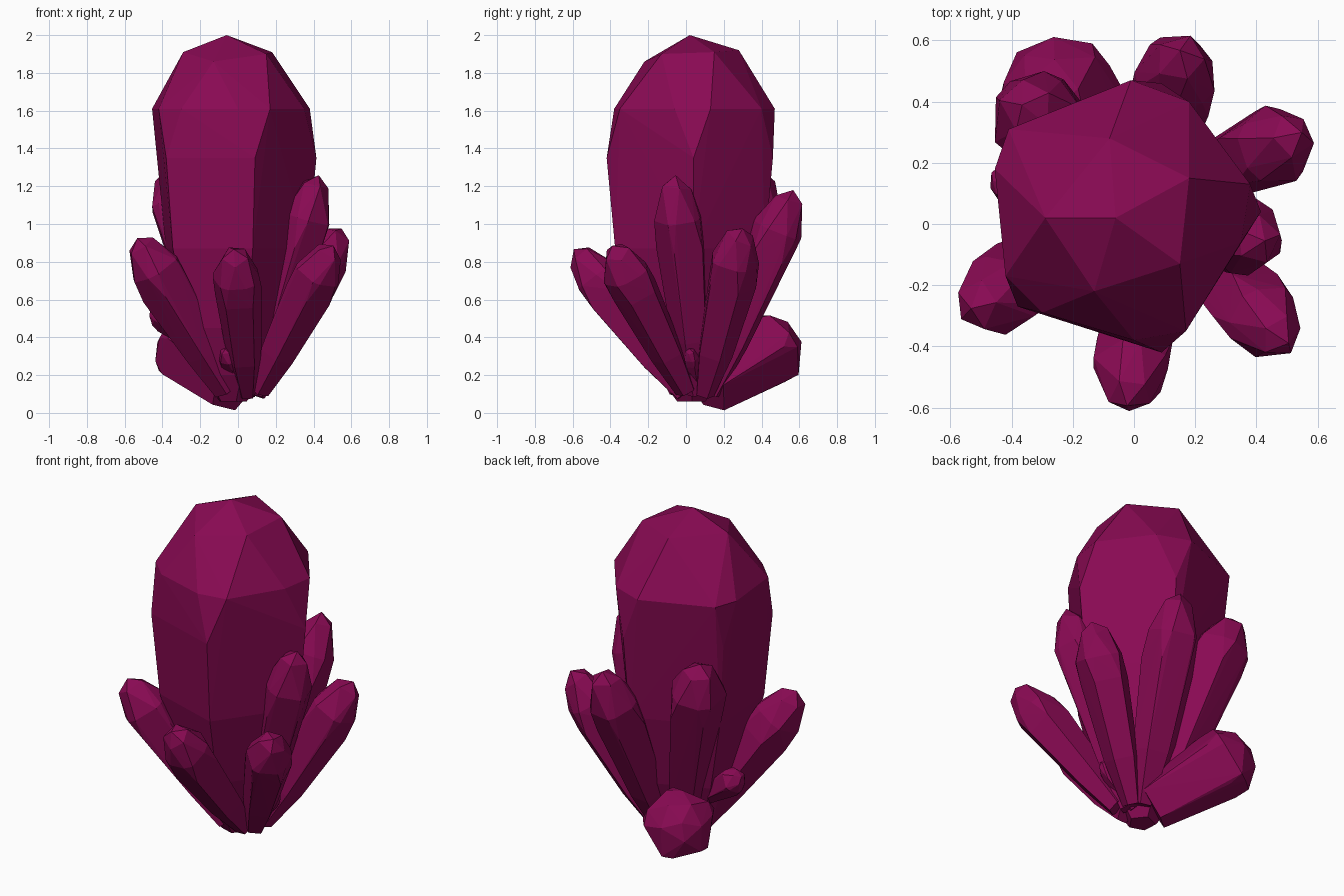
import bpy
import bmesh
from mathutils import Vector, Matrix

cube = bpy.data.objects.get("Cube")
if cube:
    bpy.data.objects.remove(cube, do_unlink=True)

# Single crystal colour
magenta = bpy.data.materials.new("dark_magenta")
magenta.use_nodes = True
colour = (0.25, 0.003, 0.087, 1.0)
magenta.diffuse_color = colour
shader = next(n for n in magenta.node_tree.nodes if n.type == "BSDF_PRINCIPLED")
shader.inputs["Base Color"].default_value = colour
shader.inputs["Roughness"].default_value = 0.6

# Cut-gem outline: tip, crown corners, shoulder corners and the side ridges
TIP = (-.06, .02, 2)
CROWN = [(-.29, .02, 1.91), (-.08, .28, 1.92), (.18, .15, 1.91),
         (.15, -.13, 1.9), (-.13, -.22, 1.86)]
SHOULDER = [(0, -.38), (.17, -.35), (.35, -.06), (.38, .13), (.18, .4),
            (-.01, .47), (-.41, .31), (-.455, .18), (-.42, -.17), (-.3, -.29)]
RIDGE = [(.09, -.42), (.415, .04), (.09, .46), (-.42, .25), (-.38, -.27)]
CENTRE = Vector((-.03, .03, 0))


def gem_points(taper):
    """Gem corners, with the ridges narrowing to the root as (height, scale)."""
    points = [Vector(TIP)] + [Vector(p) for p in CROWN]
    points += [Vector((x, y, 1.61)) for x, y in SHOULDER]
    for height, scale in [(1.35, 1)] + taper:
        for x, y in RIDGE:
            p = CENTRE + (Vector((x, y, 0)) - CENTRE) * scale
            p.z = height
            points.append(p)
    return points


def make_crystal(name, points):
    """Wrap corner points in a flat-faced convex solid."""
    bm = bmesh.new()
    for p in points:
        bm.verts.new(p)
    hull = bmesh.ops.convex_hull(bm, input=bm.verts[:])
    loose = {g for g in hull["geom_interior"] + hull["geom_unused"]
             if isinstance(g, bmesh.types.BMVert)}
    bmesh.ops.delete(bm, geom=list(loose), context="VERTS")
    bmesh.ops.recalc_face_normals(bm, faces=bm.faces[:])
    mesh = bpy.data.meshes.new(name)
    bm.to_mesh(mesh)
    bm.free()
    mesh.materials.append(magenta)
    obj = bpy.data.objects.new(name, mesh)
    bpy.context.collection.objects.link(obj)
    return obj


def make_shoot(name, tip, radius, spin, root=None, root_scale=.38):
    """A smaller leaning crystal that grows from the common root."""
    tip = Vector(tip)
    root = Vector(root or (.03 + .12 * tip.x, .06 + .12 * tip.y, .1))
    axis = tip - root
    turn = axis.to_track_quat("Z", "Y").to_matrix() @ Matrix.Rotation(spin, 3, "Z")
    points = []
    for p in gem_points([(.5, max(.73, root_scale)), (0, root_scale)]):
        q = p - CENTRE
        local = Vector((q.x * radius / .43, q.y * radius / .43, q.z * axis.length / 2))
        points.append(root + turn @ local)
    return make_crystal(name, points)


# Large central crystal
make_crystal("main_crystal", gem_points([(.87, .9), (.45, .65), (.2, .4), (.06, .17)]))

# Ring of leaning crystals
make_shoot("front_crystal", (-.015, -.59, .87), .125, .4, (.05, -.01, .1))
make_shoot("front_left_crystal", (.5, -.385, .89), .125, 1.3, (.11, .0, .12), .45)
make_shoot("left_crystal", (.42, -.06, 1.26), .13, 2.1)
make_shoot("back_left_crystal", (.54, .3, .98), .13, .8)
make_shoot("back_crystal", (.16, .565, 1.18), .135, 2.8)
make_shoot("back_right_tall_crystal", (-.365, .4, 1.29), .15, 3.5, (-.12, .18, .35), .7)
make_shoot("front_right_crystal", (-.54, -.28, .92), .135, 4.4, (-.06, -.02, .12), .5)

# Short crystals close to the ground
make_shoot("back_right_low_crystal", (-.35, .55, .42), .19, 1.7, (-.02, .12, .13), .72)
make_shoot("right_small_crystal", (-.46, .14, .56), .075, .9, (-.2, .1, .36), .6)
make_shoot("front_shard", (-.07, -.2, .34), .05, 2.5)
make_shoot("left_shard", (.25, .02, .34), .04, .2)
